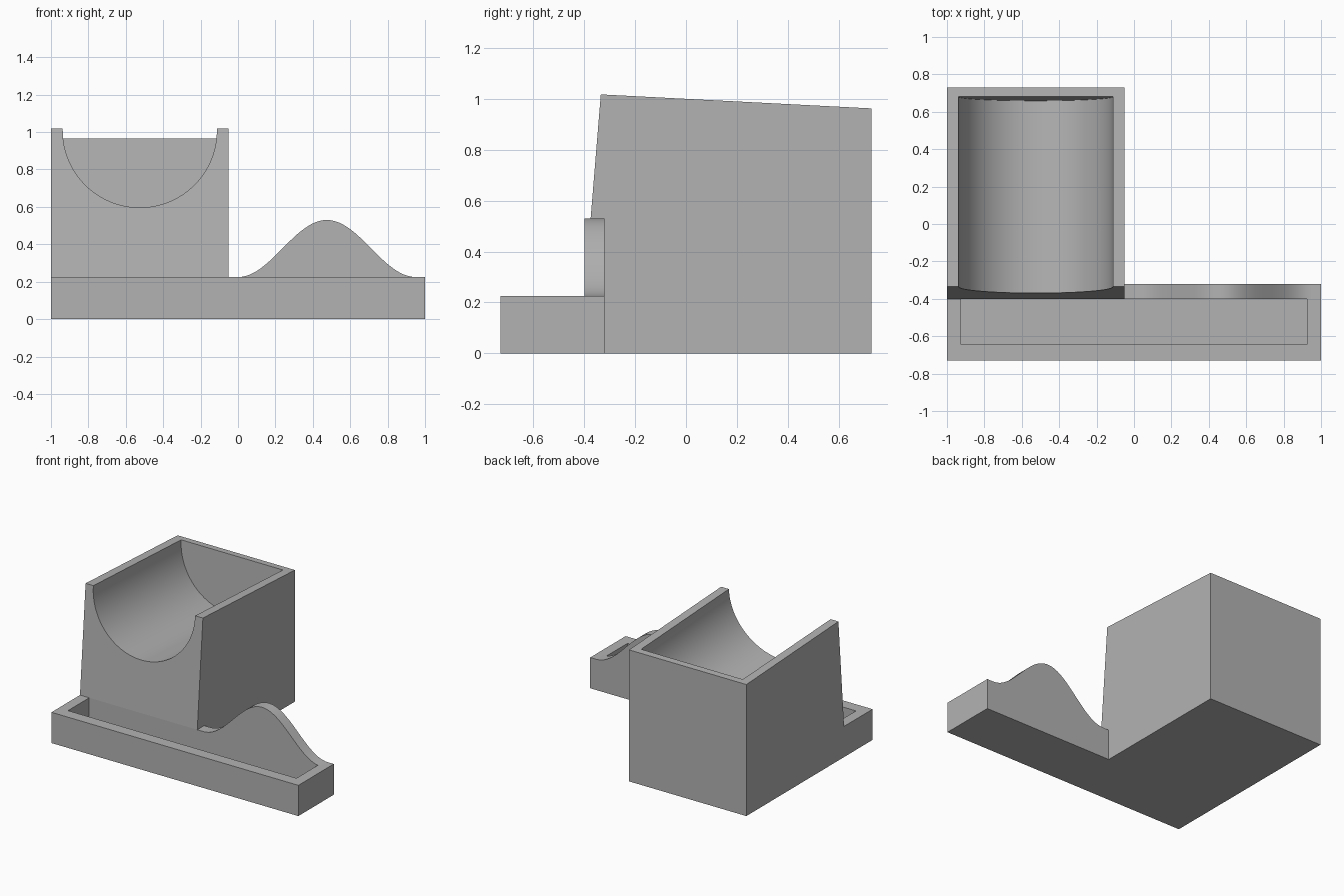
import bpy
import bmesh
import math
from mathutils import Matrix, Vector

cube = bpy.data.objects.get("Cube")
if cube:
    bpy.data.objects.remove(cube, do_unlink=True)

# One plain grey for the whole model
grey = bpy.data.materials.new("plain grey")
grey.use_nodes = True
colour = (0.45, 0.45, 0.45, 1)
grey.diffuse_color = colour
grey.node_tree.nodes["Principled BSDF"].inputs["Base Color"].default_value = colour


def prism(name, points, sweep):
    """Extrude a closed 3D outline along the sweep vector."""
    bm = bmesh.new()
    face = bm.faces.new([bm.verts.new(p) for p in points])
    moved = bmesh.ops.extrude_face_region(bm, geom=[face], use_keep_orig=True)["geom"]
    verts = [g for g in moved if isinstance(g, bmesh.types.BMVert)]
    bmesh.ops.translate(bm, verts=verts, vec=Vector(sweep))
    bmesh.ops.recalc_face_normals(bm, faces=bm.faces)
    mesh = bpy.data.meshes.new(name)
    bm.to_mesh(mesh)
    bm.free()
    mesh.materials.append(grey)
    obj = bpy.data.objects.new(name, mesh)
    bpy.context.collection.objects.link(obj)
    return obj


def box(name, x0, x1, y0, y1, z0, z1):
    outline = [(x0, y0, z0), (x1, y0, z0), (x1, y1, z0), (x0, y1, z0)]
    return prism(name, outline, (0, 0, z1 - z0))


def select(obj):
    bpy.ops.object.select_all(action="DESELECT")
    obj.select_set(True)
    bpy.context.view_layer.objects.active = obj


def carve(obj, cutter):
    mod = obj.modifiers.new("carve", "BOOLEAN")
    mod.operation = "DIFFERENCE"
    mod.solver = "EXACT"
    mod.object = cutter
    select(obj)
    bpy.ops.object.modifier_apply(modifier=mod.name)
    bpy.data.objects.remove(cutter, do_unlink=True)


def smooth(obj):
    select(obj)
    bpy.ops.object.shade_smooth_by_angle(angle=math.radians(30))


RIM = 0.225          # tray rim height
BACK = -0.32         # back of the tray
POCKET_BACK = -0.40  # back wall of the pocket

# Tray with a long rectangular pocket
tray = box("tray", -1, 1, -0.73, BACK, 0, RIM)
carve(tray, box("pocket_cutter", -0.925, 0.925, -0.645, POCKET_BACK, 0.07, 0.4))

# Wave-shaped backrest standing on the rear rim
STEPS = 48
wave = []
for i in range(STEPS + 1):
    t = i / STEPS
    height = 0.305 * (1 - math.cos(2 * math.pi * t)) / 2
    wave.append((0.95 * t, POCKET_BACK, RIM + height))
smooth(prism("wave_backrest", wave, (0, BACK - POCKET_BACK, 0)))

# Holder block with leaning front and sloping top
side = [(POCKET_BACK, RIM), (-0.335, 1.018), (0.73, 0.963),
        (0.73, 0), (BACK, 0), (BACK, RIM)]
holder = prism("holder_block", [(-1, y, z) for y, z in side], (0.95, 0, 0))

# Round trough, tilted with the top and open at the front
RADIUS = 0.412
trough = [(-RADIUS, 0, 0.3)]
for i in range(65):
    a = math.pi * (1 + i / 64)
    trough.append((RADIUS * math.cos(a), 0, RADIUS * math.sin(a)))
trough.append((RADIUS, 0, 0.3))
cutter = prism("trough_cutter", trough, (0, -1.3, 0))
tilt = Matrix.Rotation(math.radians(-2.96), 4, "X")
cutter.data.transform(Matrix.Translation((-0.525, 0.68, 0.955)) @ tilt)
carve(holder, cutter)
smooth(holder)
